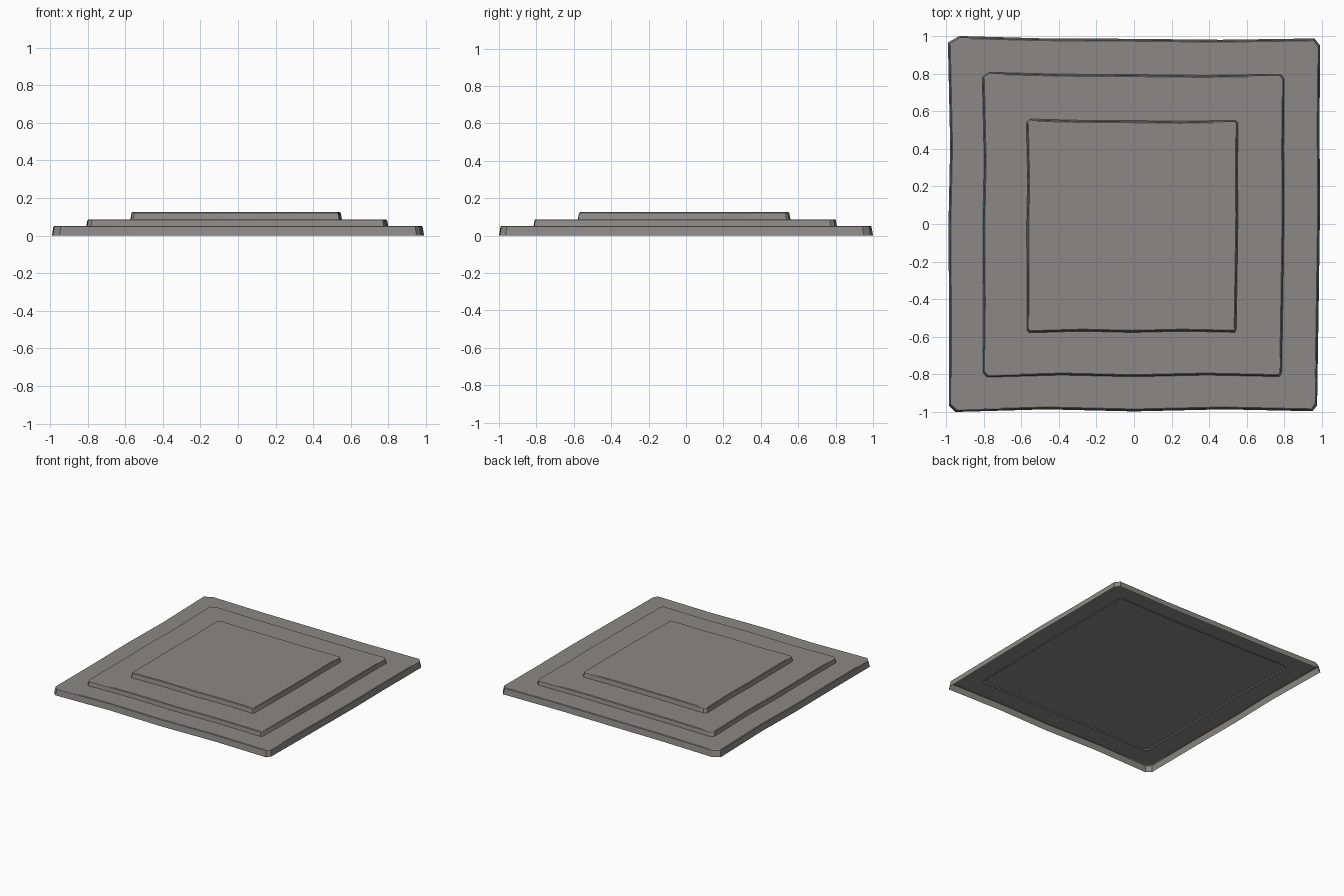
import bpy, bmesh, math

if "Cube" in bpy.data.objects:
    bpy.data.objects.remove(bpy.data.objects["Cube"])

# Hand-worn square outline with clipped corners, shared by all three steps
OUTLINE = [(-0.985, -0.965), (-0.95, -1.0), (-0.47, -0.986), (0, -0.997),
           (0.48, -0.986), (0.95, -0.996), (0.974, -0.965), (0.983, -0.4),
           (0.99, 0.1), (0.987, 0.5), (0.99, 0.95), (0.96, 0.987),
           (0.46, 0.98), (0, 0.985), (-0.5, 0.988), (-0.93, 1.0),
           (-0.99, 0.965), (-0.978, 0.42), (-0.987, 0), (-0.984, -0.5)]

stone = bpy.data.materials.new("dark_stone")
stone.diffuse_color = (0.255, 0.25, 0.245, 1)
stone.use_nodes = True
stone.node_tree.nodes["Principled BSDF"].inputs["Base Color"].default_value = stone.diffuse_color


def corner_point(x, y, sharpen):
    """Pull clipped-corner points toward the full square corner."""
    if min(abs(x), abs(y)) > 0.9:
        if abs(x) < abs(y):
            x += (math.copysign(0.982, x) - x) * sharpen
        else:
            y += (math.copysign(0.982, y) - y) * sharpen
    return x, y


def step(name, half, z0, z1, shift, sharpen):
    """Open-bottomed step: sloped side walls and a flat top plate."""
    bm = bmesh.new()
    rings = []
    for inset, z in [(0.0, z0), (0.008, z1 - 0.004), (0.013, z1)]:
        s = half - inset
        points = [corner_point(x, y, sharpen) for x, y in OUTLINE]
        rings.append([bm.verts.new((x * s + shift, y * s + shift, z))
                      for x, y in points])
    n = len(OUTLINE)
    for a, b in zip(rings, rings[1:]):
        for i in range(n):
            j = (i + 1) % n
            bm.faces.new((a[i], a[j], b[j], b[i]))
    bm.faces.new(rings[-1])
    mesh = bpy.data.meshes.new(name)
    bm.to_mesh(mesh)
    bm.free()
    mesh.materials.append(stone)
    obj = bpy.data.objects.new(name, mesh)
    bpy.context.collection.objects.link(obj)
    bpy.context.view_layer.objects.active = obj
    obj.select_set(True)
    bpy.ops.object.shade_smooth_by_angle(angle=math.radians(30))
    obj.select_set(False)


# Three stacked steps, each sunk slightly into the one below
step("base_step", 1.0, 0.0, 0.052, 0.0, 0.0)
step("middle_step", 0.813, 0.042, 0.087, -0.004, 0.3)
step("top_step", 0.57, 0.08, 0.125, -0.01, 0.4)
